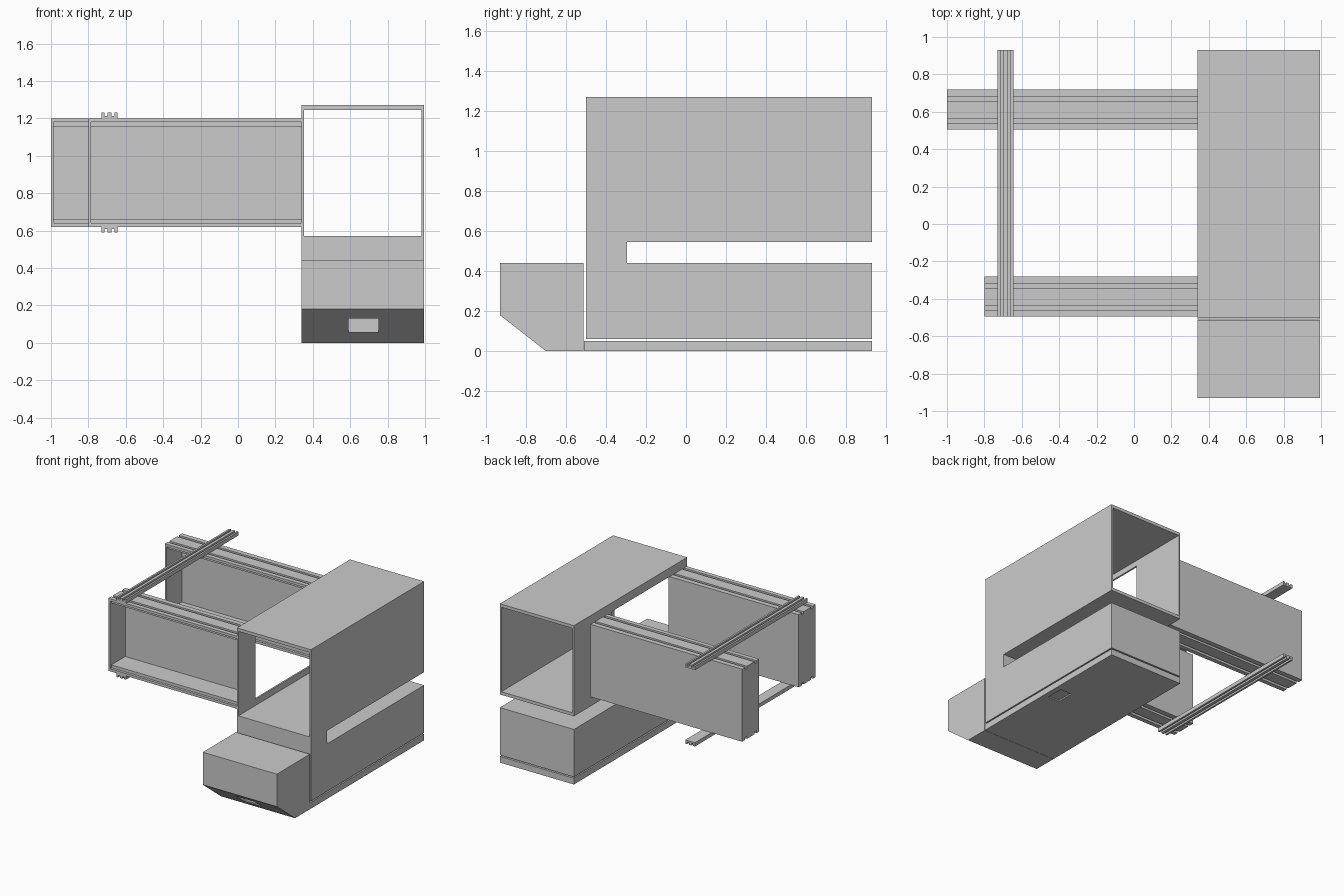
import bpy, bmesh
from mathutils import Vector

if "Cube" in bpy.data.objects:
    bpy.data.objects.remove(bpy.data.objects["Cube"])


def prism(name, pts, axis, a, b):
    """Extrude a 2D profile along x (profile y,z) or along y (profile x,z)."""
    bm = bmesh.new()
    place = (lambda p: (a, p[0], p[1])) if axis == 'x' else (lambda p: (p[0], a, p[1]))
    face = bm.faces.new([bm.verts.new(place(p)) for p in pts])
    new = bmesh.ops.extrude_face_region(bm, geom=[face])['geom']
    step = Vector((b - a, 0, 0)) if axis == 'x' else Vector((0, b - a, 0))
    bmesh.ops.translate(bm, vec=step, verts=[v for v in new if isinstance(v, bmesh.types.BMVert)])
    bmesh.ops.recalc_face_normals(bm, faces=bm.faces)
    me = bpy.data.meshes.new(name)
    bm.to_mesh(me)
    bm.free()
    ob = bpy.data.objects.new(name, me)
    bpy.context.collection.objects.link(ob)
    return ob


def box(name, x0, x1, y0, y1, z0, z1):
    return prism(name, [(y0, z0), (y1, z0), (y1, z1), (y0, z1)], 'x', x0, x1)


def cut(ob, *dims):
    cutter = box(ob.name + "_cutter", *dims)
    cutter.hide_render = True
    cutter.hide_set(True)
    cutter.display_type = 'WIRE'
    mod = ob.modifiers.new("cut", 'BOOLEAN')
    mod.operation, mod.solver, mod.object = 'DIFFERENCE', 'EXACT', cutter


X0, X1 = 0.34, 0.995          # cabinet sides
MID = 0.91                    # mid height of the side arms


def flip(pts):
    """Mirror a profile about the arms' mid height."""
    return [(p, 2 * MID - z) for p, z in pts]


# Cabinet body: C-shaped side profile, open tunnel above, opening on the left
body = prism("cabinet_body", [(-0.5, 0.06), (0.93, 0.06), (0.93, 0.44), (-0.295, 0.44),
                              (-0.295, 0.545), (0.93, 0.545), (0.93, 1.27), (-0.5, 1.27)],
             'x', X0, X1)
cut(body, X0 + 0.013, X1 - 0.013, -0.6, 1.0, 0.57, 1.245)
cut(body, X0 - 0.05, X0 + 0.05, -0.28, 0.45, 0.62, 1.2)

# Base plate with a shallow pocket underneath
base = box("base_plate", X0, X1, -0.51, 0.93, 0.0, 0.05)
cut(base, 0.85, 0.95, 0.16, 0.30, -0.02, 0.01)

# Front housing with undercut chin and a recessed window
housing = prism("front_housing", [(-0.93, 0.18), (-0.70, 0), (-0.512, 0),
                                  (-0.512, 0.44), (-0.93, 0.44)], 'x', X0, X1)
cut(housing, 0.59, 0.75, -0.95, -0.755, 0.055, 0.13)

# Side arms: channels open to the front, with grooved flanges
for label, x, y, w in (("front", -0.8, -0.495, 0.215), ("rear", -1.0, 0.505, 0.215)):
    e = y + w
    flange = [(y, 1.18), (y, 1.2), (y + 0.035, 1.2), (y + 0.035, 1.178), (y + 0.058, 1.178),
              (y + 0.058, 1.2), (e - 0.062, 1.2), (e - 0.062, 1.178), (e - 0.04, 1.178),
              (e - 0.04, 1.2), (e, 1.2), (e, 1.18), (e - 0.02, 1.18),
              (e - 0.02, 1.157), (y + 0.02, 1.157), (y + 0.02, 1.18)]
    prism(label + "_arm_top_flange", flange, 'x', x, X0)
    prism(label + "_arm_bottom_flange", flip(flange), 'x', x, X0)
    box(label + "_arm_web", x, X0, e - 0.015, e, 0.64, 1.18)
    box(label + "_arm_end_plate", x, x + 0.013, y, e - 0.015, 0.64, 1.18)

# Cross rails joining the arms above and below
l, r = -0.73, -0.645
rail = [(l, 1.2), (l, 1.23), (l + 0.015, 1.23), (l + 0.015, 1.213), (l + 0.031, 1.213),
        (l + 0.031, 1.23), (r - 0.031, 1.23), (r - 0.031, 1.213), (r - 0.015, 1.213),
        (r - 0.015, 1.23), (r, 1.23), (r, 1.2)]
prism("upper_cross_rail", rail, 'y', -0.495, 0.93)
prism("lower_cross_rail", flip(rail), 'y', -0.495, 0.93)
